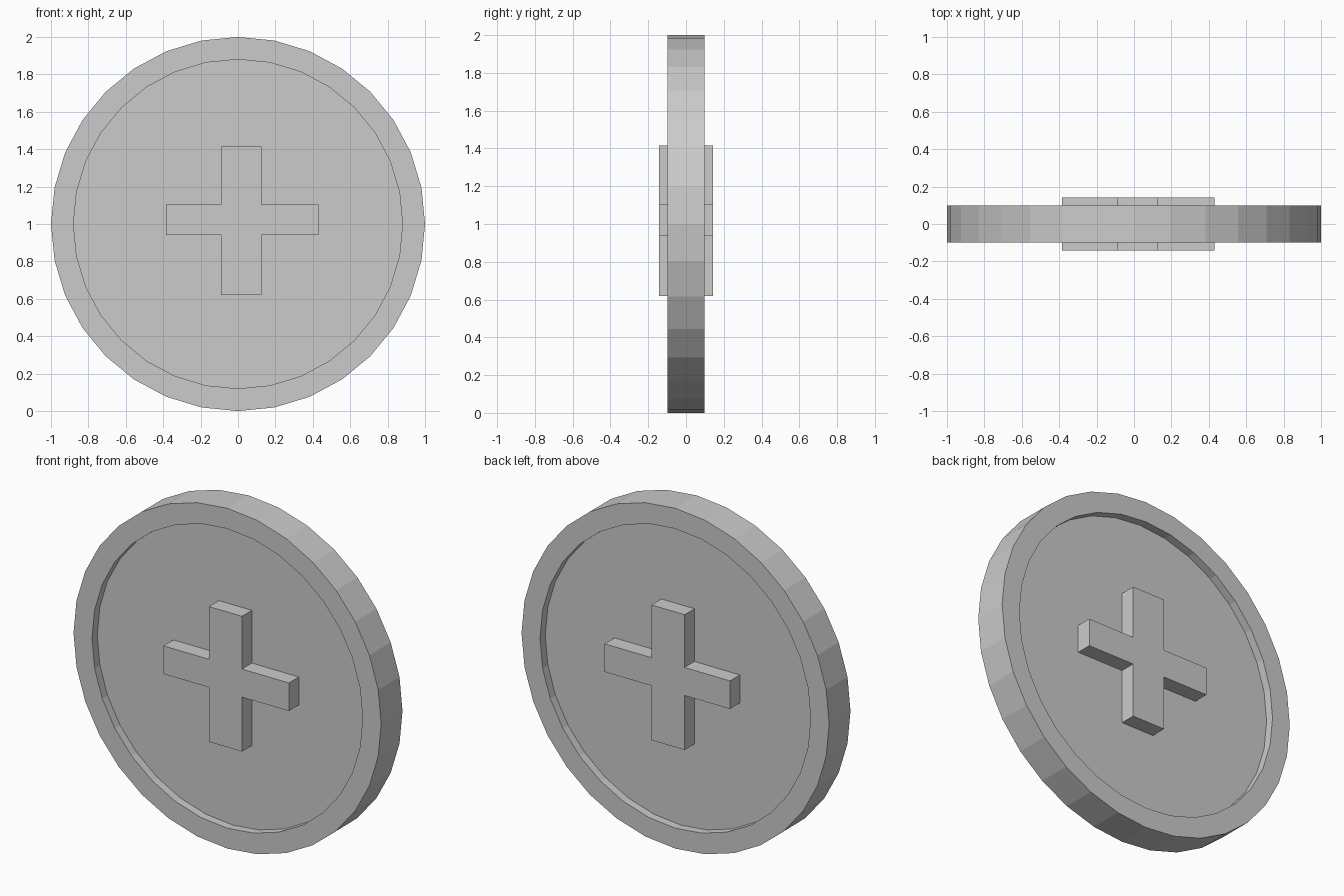
import bpy, bmesh
from math import sin, cos, tau

if "Cube" in bpy.data.objects:
    bpy.data.objects.remove(bpy.data.objects["Cube"])

SIDES = 32
CENTRE_Z = 1.0


def make_object(name, bm):
    bmesh.ops.recalc_face_normals(bm, faces=bm.faces)
    mesh = bpy.data.meshes.new(name)
    bm.to_mesh(mesh)
    bm.free()
    obj = bpy.data.objects.new(name, mesh)
    bpy.context.collection.objects.link(obj)
    return obj


def ring(bm, radius, y):
    return [bm.verts.new((radius * sin(tau * i / SIDES), y,
                          CENTRE_Z + radius * cos(tau * i / SIDES)))
            for i in range(SIDES)]


def bridge(bm, a, b):
    n = len(a)
    for i in range(n):
        j = (i + 1) % n
        bm.faces.new((a[i], a[j], b[j], b[i]))


# Round disc with a raised rim and a recessed floor on both sides
bm = bmesh.new()
profile = [(0.88, -0.05), (0.88, -0.099), (1.0, -0.099),
           (1.0, 0.099), (0.88, 0.099), (0.88, 0.05)]
rings = [ring(bm, r, y) for r, y in profile]
for a, b in zip(rings, rings[1:]):
    bridge(bm, a, b)
bm.faces.new(rings[0])
bm.faces.new(rings[-1])
make_object("disc", bm)

# Plus-shaped boss that passes through the disc and stands out on both sides
x0, x1, x2, x3 = -0.385, -0.09, 0.125, 0.43
z0, z1, z2, z3 = 0.62, 0.94, 1.105, 1.415
outline = [(x1, z0), (x2, z0), (x2, z1), (x3, z1), (x3, z2), (x2, z2),
           (x2, z3), (x1, z3), (x1, z2), (x0, z2), (x0, z1), (x1, z1)]
bm = bmesh.new()
front, back = [[bm.verts.new((x, y, z)) for x, z in outline]
               for y in (-0.142, 0.142)]
bridge(bm, front, back)
bm.faces.new(front)
bm.faces.new(back)
make_object("plus_boss", bm)
